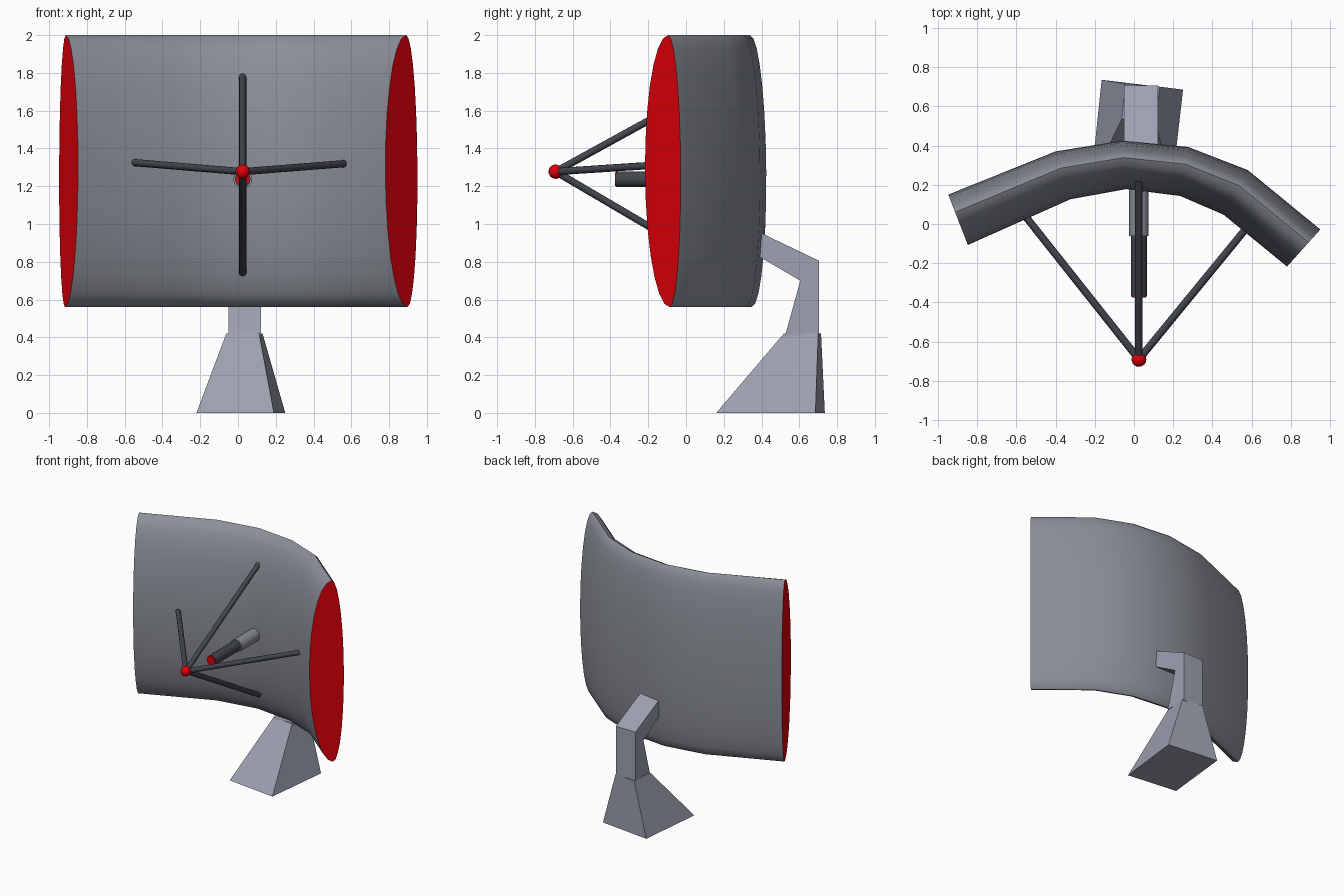
import bpy, bmesh, math
from mathutils import Vector

if "Cube" in bpy.data.objects:
    bpy.data.objects.remove(bpy.data.objects["Cube"])


def material(name, rgb):
    m = bpy.data.materials.new(name)
    m.diffuse_color = (*rgb, 1)
    m.use_nodes = True
    m.node_tree.nodes["Principled BSDF"].inputs["Base Color"].default_value = m.diffuse_color
    return m


PANEL = material("panel grey", (0.26, 0.275, 0.315))
STAND = material("stand grey", (0.34, 0.36, 0.44))
DARK = material("dark grey", (0.055, 0.06, 0.075))
RED = material("red", (0.75, 0.0, 0.003))


def finish(bm, name, mats, smooth=True):
    bmesh.ops.recalc_face_normals(bm, faces=bm.faces[:])
    me = bpy.data.meshes.new(name)
    bm.to_mesh(me)
    bm.free()
    ob = bpy.data.objects.new(name, me)
    bpy.context.collection.objects.link(ob)
    for m in mats:
        me.materials.append(m)
    if smooth:
        bpy.ops.object.select_all(action='DESELECT')
        ob.select_set(True)
        bpy.context.view_layer.objects.active = ob
        bpy.ops.object.shade_smooth_by_angle(angle=math.radians(40))
    return ob


def loft(rings, name, mats, smooth=True, cap_index=0):
    bm = bmesh.new()
    vs = [[bm.verts.new(p) for p in r] for r in rings]
    n = len(vs[0])
    for a, b in zip(vs, vs[1:]):
        for i in range(n):
            j = (i + 1) % n
            bm.faces.new((a[i], a[j], b[j], b[i]))
    for r in (vs[0], vs[-1]):
        bm.faces.new(r).material_index = cap_index
    return finish(bm, name, mats, smooth)


def rod(name, a, b, radius, mats, sides=12, front_cap=0):
    a, b = Vector(a), Vector(b)
    q = (b - a).to_track_quat('Z', 'Y')
    ring = [q @ Vector((radius * math.cos(t), radius * math.sin(t), 0))
            for t in (2 * math.pi * i / sides for i in range(sides))]
    return loft([[a + p for p in ring], [b + p for p in ring]], name, mats, True, front_cap)


# Curved reflector: lens section swept through (front point, back point) stations
stations = [((-0.847, -0.107), (-0.947, 0.15)), ((-0.325, 0.126), (-0.40, 0.37)),
            ((-0.04, 0.178), (-0.06, 0.425)), ((0.235, 0.143), (0.275, 0.393)),
            ((0.456, 0.048), (0.58, 0.275)), ((0.78, -0.217), (0.95, -0.028))]
N = 28
rings = []
for f, b in stations:
    f, b = Vector(f), Vector(b)
    ring = []
    for i in range(N):
        t = 2 * math.pi * i / N
        c, s = math.cos(t), math.sin(t)
        k = 0.67 + (0.33 if c > 0 else 0.67) * c - 0.02 * s
        p = f.lerp(b, k)
        ring.append((p.x, p.y, 1.28 + 0.72 * s))
    rings.append(ring)
loft(rings, "reflector", [PANEL, RED], True, 1)

# Feed tip and the four struts that carry it
TIP = (0.025, -0.69, 1.277)
bm = bmesh.new()
bmesh.ops.create_uvsphere(bm, u_segments=16, v_segments=10, radius=0.038)
bmesh.ops.translate(bm, verts=bm.verts[:], vec=TIP)
finish(bm, "feed_tip", [RED])
for name, end in (("top", (0.025, 0.225, 1.78)), ("bottom", (0.025, 0.225, 0.74)),
                  ("left", (-0.55, 0.035, 1.325)), ("right", (0.57, -0.025, 1.32))):
    rod("strut_" + name, TIP, end, 0.019, [DARK])

# Central receiver with red front end
rod("receiver_barrel", (0.025, -0.37, 1.237), (0.025, -0.05, 1.237), 0.041, [DARK], 16)
rod("receiver_lens", (0.025, -0.375, 1.237), (0.025, -0.368, 1.237), 0.036, [RED], 16)
rod("receiver_mount", (0.025, -0.06, 1.237), (0.025, 0.22, 1.237), 0.05, [PANEL], 16)

# Bent neck: side profile extruded across x
profile = [(0.34, 0.98), (0.705, 0.805), (0.705, 0.41), (0.525, 0.41), (0.605, 0.70), (0.34, 0.855)]
loft([[(x, y, z) for y, z in profile] for x in (-0.05, 0.123)], "neck", [STAND], False)

# Tapered foot, turned slightly
foot = [(-0.22, 0.21), (0.19, 0.16), (0.25, 0.685), (-0.165, 0.735)]
head = [(-0.062, 0.535), (0.112, 0.518), (0.13, 0.70), (-0.045, 0.715)]
loft([[(x, y, 0) for x, y in foot], [(x, y, 0.42) for x, y in head]], "foot", [STAND], False)
